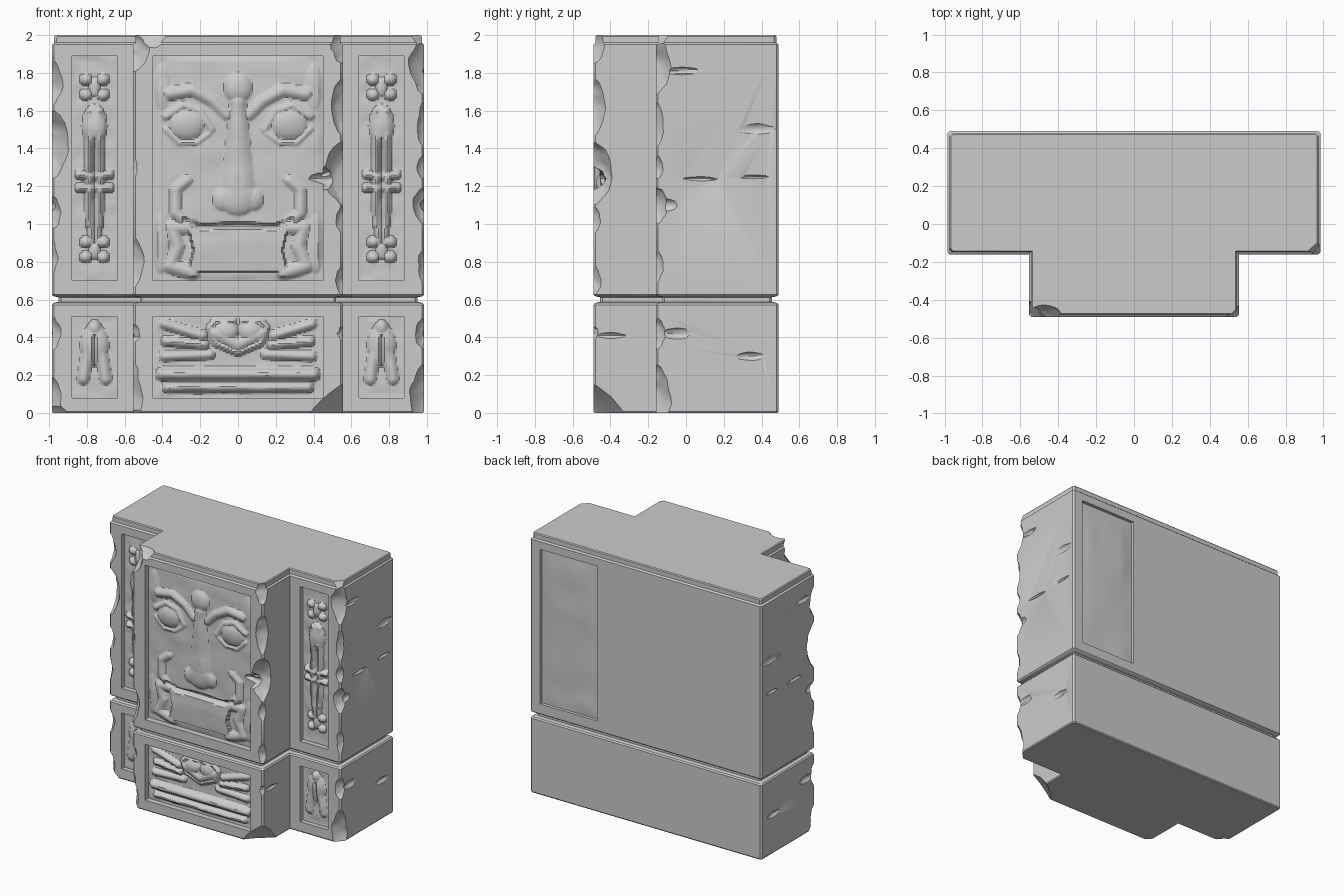
import bpy, bmesh, math
from mathutils import Vector, noise

# ---------- helpers ----------
def make_obj(name, bm):
    bmesh.ops.recalc_face_normals(bm, faces=bm.faces)
    me = bpy.data.meshes.new(name)
    bm.to_mesh(me)
    bm.free()
    ob = bpy.data.objects.new(name, me)
    bpy.context.collection.objects.link(ob)
    return ob

def dome(x, z, cx, cz, rx, rz, h):
    q = 1 - ((x - cx) / rx) ** 2 - ((z - cz) / rz) ** 2
    return h * math.sqrt(q) if q > 0 else 0

def stroke(x, z, pts, w, h):
    best = 9
    for (ax, az), (bx, bz) in zip(pts, pts[1:]):
        dx, dz = bx - ax, bz - az
        t = max(0, min(1, ((x - ax) * dx + (z - az) * dz) / (dx * dx + dz * dz)))
        best = min(best, math.hypot(x - ax - t * dx, z - az - t * dz))
    return h * (1 - (best / w) ** 2) if best < w else 0

def wear(x, z, amp, s=6):
    return amp * noise.noise(Vector((x * s, z * s * 1.4, 3.3)))

# ---------- relief height of each carving ----------
def face(x, z):
    a = abs(x)
    h = max(
        dome(a, z, 0, 1.38, 0.50, 0.75, 0.014),                                   # head swell
        dome(a, z, 0.27, 1.53, 0.10, 0.085, 0.038),                               # eyes
        stroke(a, z, [(0.14, 1.5), (0.2, 1.6), (0.29, 1.63), (0.38, 1.57)], 0.03, 0.026),
        stroke(a, z, [(0.15, 1.48), (0.22, 1.43), (0.31, 1.43), (0.38, 1.5)], 0.025, 0.022),
        stroke(a, z, [(0.06, 1.58), (0.13, 1.65), (0.24, 1.71), (0.36, 1.69)], 0.045, 0.034),  # brows
        dome(a, z, 0, 1.72, 0.08, 0.085, 0.043),                                  # forehead jewel
        stroke(a, z, [(0, 1.64), (0, 1.2)], 0.055 + 0.06 * max(0, min(1, (1.65 - z) / 0.5)), 0.044),
        dome(a, z, 0, 1.14, 0.11, 0.10, 0.045),                                   # nose
        dome(a, z, 0.085, 1.13, 0.055, 0.065, 0.036),
        stroke(a, z, [(0.27, 1.23), (0.33, 1.18), (0.33, 1.06), (0.25, 0.99)], 0.04, 0.030),   # cheek curls
        stroke(a, z, [(0.27, 0.98), (0.35, 0.98), (0.32, 0.88), (0.36, 0.78), (0.24, 0.74)], 0.045, 0.030),
        dome(a, z, 0.41, 0.9, 0.05, 0.16, 0.02),
        dome(a, z, 0.40, 1.72, 0.05, 0.13, 0.018))
    if 0.745 < z < 0.985 and a < 0.235 + 0.25 * abs(z - 0.86):                     # jaw slab
        h = max(h, 0.034 - 0.05 * abs(z - 0.9))
    h -= stroke(a, z, [(0, 0.995), (0.2, 0.985), (0.28, 1.02)], 0.018, 0.022)
    return h + wear(x, z, 0.006)

def heart_panel(x, z):
    a = abs(x)
    h = max(
        dome(a, z, 0.065, 0.435, 0.07, 0.055, 0.04),
        stroke(a, z, [(0.12, 0.42), (0, 0.36)], 0.045, 0.034),
        stroke(a, z, [(0.03, 0.485), (0.1, 0.495), (0.15, 0.45), (0.12, 0.37), (0, 0.32)], 0.022, 0.026),
        stroke(a, z, [(0.19, 0.41), (0.39, 0.47)], 0.03, 0.026),
        stroke(a, z, [(0.18, 0.36), (0.38, 0.38)], 0.028, 0.028),
        stroke(a, z, [(0.15, 0.31), (0.39, 0.30)], 0.03, 0.026),
        stroke(a, z, [(0, 0.205), (0.40, 0.205)], 0.038, 0.04),
        stroke(a, z, [(0, 0.135), (0.37, 0.135)], 0.032, 0.036))
    return h + wear(x, z, 0.005, 9)

def ornament(x, z):
    a, v = abs(abs(x) - 0.76), z - 1.295
    b = abs(v)
    h = max(
        dome(a, b, 0.045, 0.47, 0.032, 0.03, 0.028),
        dome(a, b, 0.045, 0.39, 0.032, 0.03, 0.028),
        dome(a, b, 0, 0.43, 0.03, 0.05, 0.02),
        dome(a, z, 0, 1.52, 0.065, 0.11, 0.034),
        dome(a, z, 0, 1.0, 0.04, 0.14, 0.026),
        stroke(a, b, [(0.025, 0.3), (0.03, 0)], 0.024, 0.03),
        stroke(a, z, [(0, 1.25), (0.08, 1.26)], 0.026, 0.032),
        stroke(a, z, [(0, 1.19), (0.08, 1.19)], 0.026, 0.032))
    h -= stroke(a, z, [(0, 1.45), (0, 0.9)], 0.01, 0.015)
    return h + wear(x, z, 0.006, 9)

def arch(x, z):
    a = abs(abs(x) - 0.76)
    h = max(dome(a, z, 0, 0.36, 0.075, 0.11, 0.03), dome(a, z, 0, 0.45, 0.035, 0.04, 0.032),
            stroke(a, z, [(0.03, 0.36), (0.06, 0.18)], 0.035, 0.024))
    return h - stroke(a, z, [(0, 0.4), (0, 0.25)], 0.012, 0.018) + wear(x, z, 0.005, 9)

# ---------- stone body: stacked T-shaped outlines ----------
def outline(o):
    X, P, B, W, F, c = 0.985 - o, 0.555 - o, 0.49 - o, -0.16 + o, -0.49 + o, 0.012
    half = [(P - c, F), (P, F + c), (P, W), (X - c, W), (X, W + c), (X, B - c), (X - c, B)]
    return half + [(-x, y) for x, y in reversed(half)]

levels = [(0, .006), (.008, 0), (.572, 0), (.582, .008), (.588, .035), (.612, .035), (.618, .008),
          (.626, 0), (1.95, 0), (1.96, .012), (1.993, .012), (2.0, .018)]
bm = bmesh.new()
rings = [[bm.verts.new((x, y, z)) for x, y in outline(o)] for z, o in levels]
for lo, hi in zip(rings, rings[1:]):
    for i in range(len(lo)):
        j = (i + 1) % len(lo)
        bm.faces.new((lo[i], lo[j], hi[j], hi[i]))
bm.faces.new(rings[0])
bm.faces.new(rings[-1])
body = make_obj("carved_stone_block", bm)
cutters = []

# ---------- sunken panels: cutter whose inner side is the relief ----------
def panel(x0, x1, z0, z1, y, side, depth, relief, step):
    nx, nz = round((x1 - x0) / step), round((z1 - z0) / step)
    bm = bmesh.new()
    g = [[None] * (nz + 1) for _ in range(nx + 1)]
    for i in range(nx + 1):
        for k in range(nz + 1):
            x, z = x0 + (x1 - x0) * i / nx, z0 + (z1 - z0) * k / nz
            rim = min(1, i / 3, k / 3, (nx - i) / 3, (nz - k) / 3)
            d = max(0.003, depth - relief(x, z) * rim)
            g[i][k] = bm.verts.new((x, y - side * d, z))
    for i in range(nx):
        for k in range(nz):
            bm.faces.new((g[i][k], g[i + 1][k], g[i + 1][k + 1], g[i][k + 1]))
    edges = [e for e in bm.edges if e.is_boundary]
    new = bmesh.ops.extrude_edge_only(bm, edges=edges)["geom"]
    for v in new:
        if isinstance(v, bmesh.types.BMVert):
            v.co.y = y + side * 0.05
    bmesh.ops.contextual_create(bm, geom=[e for e in bm.edges if e.is_boundary])
    cutters.append(make_obj("panel_cutter", bm))

panel(-0.45, 0.45, 0.70, 1.89, -0.49, -1, 0.047, face, 0.0085)
panel(-0.45, 0.45, 0.08, 0.51, -0.49, -1, 0.043, heart_panel, 0.0085)
for s in (-1, 1):
    a, b = sorted((s * 0.64, s * 0.88))
    panel(a, b, 0.70, 1.89, -0.16, -1, 0.038, ornament, 0.008)
    panel(a, b, 0.08, 0.51, -0.16, -1, 0.035, arch, 0.008)
panel(0.415, 0.90, 0.70, 1.89, 0.49, 1, 0.025, lambda x, z: 0.006 + wear(x, z, 0.012, 3), 0.03)

# ---------- weathering chips: rough ellipsoids biting the edges ----------
def chip(p, n, depth, r, zs=1.0, rough=0.06):
    n = Vector(n).normalized()
    bm = bmesh.new()
    bmesh.ops.create_icosphere(bm, subdivisions=4, radius=1)
    c = Vector(p)
    reach = 1 / math.sqrt(n.x ** 2 + n.y ** 2 + (n.z / zs) ** 2)
    for v in bm.verts:
        f = 1 + rough * noise.noise(v.co * 4 + c * 7)
        q = Vector((v.co.x, v.co.y, v.co.z * zs)) * r * f
        v.co = c + n * (r * reach - depth) + q
    cutters.append(make_obj("chip_cutter", bm))

W, F = -0.16, -0.49
# outer front edges of both wings: (z, depth, radius, stretch)
for s, marks in ((-1, [(1.75, .045, .2, 1), (1.42, .075, .2, 1.2), (1.06, .04, .13, 1), (.82, .025, .2, 1),
                       (.42, .035, .16, 1), (.08, .04, .2, 1)]),
                 (1, [(1.84, .06, .25, 1), (1.52, .03, .2, 1.2), (1.3, .03, .1, 1), (1.1, .05, .13, 1),
                      (.78, .025, .2, 1), (.42, .04, .12, 1), (.08, .06, .22, 1.2)])):
    for z, d, r, zs in marks:
        chip((s * 0.985, W, z), (s, -0.9, 0), d, r, zs)
# edges of the central pier
for s, marks in ((-1, [(1.93, .07, .2, .8), (1.3, .015, .2, 1), (.80, .045, .13, 1.4), (.42, .025, .2, .7),
                       (.08, .035, .25, 1.5)]),
                 (1, [(1.95, .05, .2, .8), (1.62, .05, .13, 1.6), (1.27, .085, .16, 1.2), (1.02, .03, .12, 1),
                      (.70, .03, .14, 1), (.42, .02, .18, .5)])):
    for z, d, r, zs in marks:
        chip((s * 0.555, F, z), (s, -1, 0), d, r, zs)
# broken corners at foot and top
chip((0.555, F, 0), (1, -1, -1), 0.11, 0.9, 1, 0.02)
chip((-0.555, F, 0), (-1, -1, -0.6), 0.04, 0.5, 1, 0.03)
chip((0.985, W, 2), (1, -1, 0.7), 0.05, 0.6, 1, 0.02)
chip((-0.985, W, 2), (-1, -1, 0.7), 0.035, 0.5, 1, 0.02)
chip((-0.46, F, 2), (-0.2, -1, 0.8), 0.05, 0.14)
chip((-0.985, W, 0), (-1, -1, -1), 0.05, 0.4, 1, 0.03)
# gouge running from the cheek to the right pier edge
chip((0.42, F, 1.24), (0.4, -1, 0), 0.05, 0.22, 0.4, 0.1)
# shallow weathered hollows and cracks on the side faces
for s in (-1, 1):
    for y, z, d, r, zs in ((.08, 1.24, .015, .3, .12), (.36, 1.25, .012, .25, .15), (-.02, 1.81, .018, .2, .25),
                           (.38, 1.5, .015, .4, .25), (.34, .3, .018, .16, .3), (-.05, .42, .02, .15, .4),
                           (-.1, 1.1, .02, .08, .6)):
        chip((s * 0.985, y, z), (s, 0, 0), d, r, zs, 0.03)
    chip((s * 0.555, -.4, .41), (s, 0, 0), .015, .2, .2, 0.03)

# ---------- carve everything into the single block ----------
for c in cutters:
    c.hide_render = True
    m = body.modifiers.new("carve", 'BOOLEAN')
    m.operation, m.solver, m.object = 'DIFFERENCE', 'MANIFOLD', c
dg = bpy.context.evaluated_depsgraph_get()
body.data = bpy.data.meshes.new_from_object(body.evaluated_get(dg))
body.modifiers.clear()
for c in cutters:
    bpy.data.objects.remove(c)
bpy.context.view_layer.objects.active = body
body.select_set(True)
bpy.ops.object.shade_smooth_by_angle(angle=math.radians(30))
